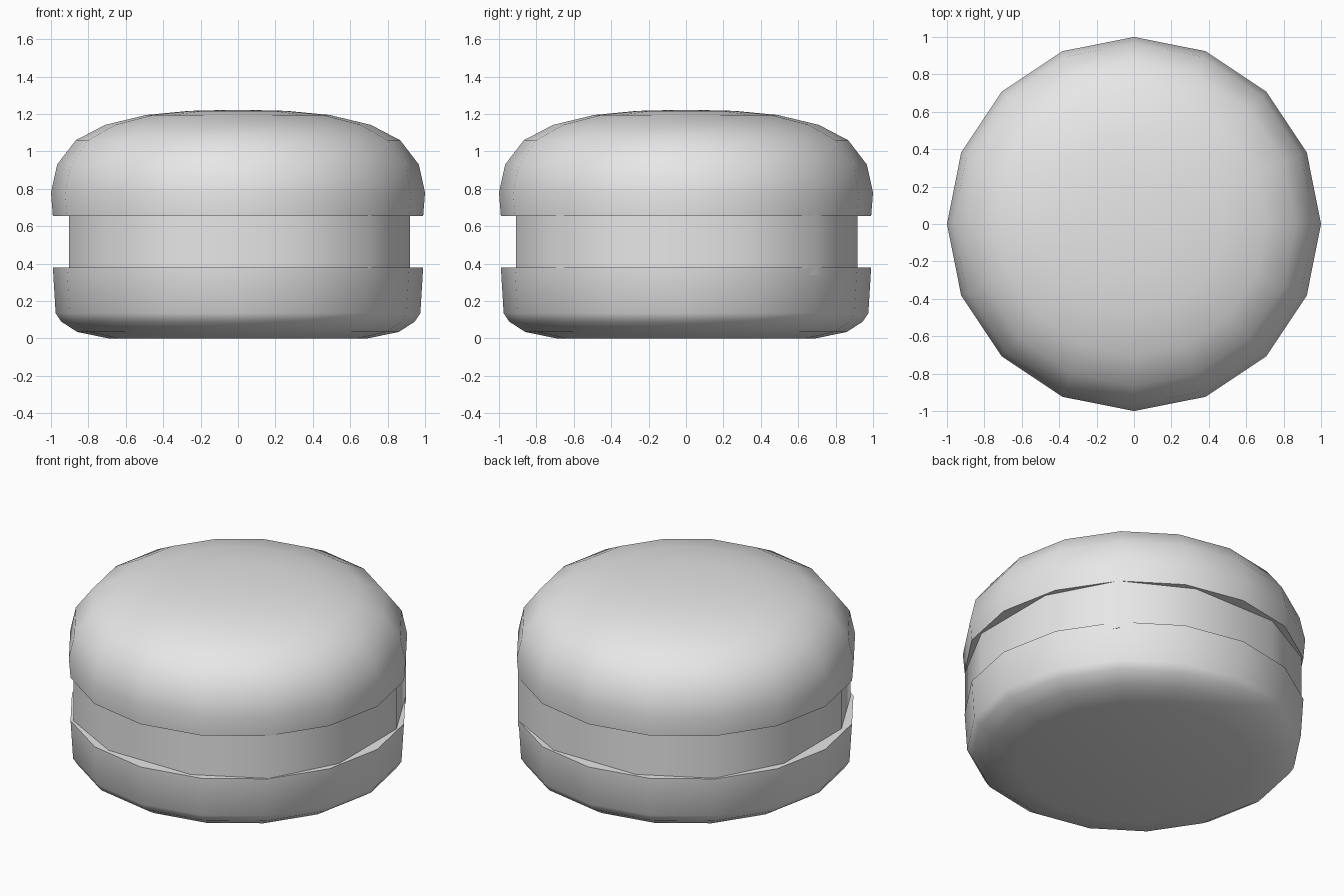
import bpy
import bmesh
import math
import random
from mathutils import Vector
from mathutils.bvhtree import BVHTree

if "Cube" in bpy.data.objects:
    bpy.data.objects.remove(bpy.data.objects["Cube"])

random.seed(4)
SIDES = 16

grey = bpy.data.materials.new("plain_grey")
grey.use_nodes = True
grey.diffuse_color = (0.8, 0.8, 0.8, 1)
grey.node_tree.nodes["Principled BSDF"].inputs["Base Color"].default_value = (0.8, 0.8, 0.8, 1)


def finish(bm, name, angle=35):
    """Turn a bmesh into a smooth shaded object."""
    bmesh.ops.recalc_face_normals(bm, faces=bm.faces)
    mesh = bpy.data.meshes.new(name)
    bm.to_mesh(mesh)
    bm.free()
    mesh.materials.append(grey)
    obj = bpy.data.objects.new(name, mesh)
    bpy.context.collection.objects.link(obj)
    bpy.ops.object.select_all(action="DESELECT")
    obj.select_set(True)
    bpy.context.view_layer.objects.active = obj
    bpy.ops.object.shade_smooth_by_angle(angle=math.radians(angle))
    return obj


def stack(rings):
    """Bridge closed rings from bottom to top and cap both ends."""
    bm = bmesh.new()
    loops = [[bm.verts.new(p) for p in ring] for ring in rings]
    for low, high in zip(loops, loops[1:]):
        for i in range(len(low)):
            j = (i + 1) % len(low)
            bm.faces.new((low[i], low[j], high[j], high[i]))
    bm.faces.new(loops[0])
    bm.faces.new(loops[-1])
    return bm


def lathe(profile):
    """Revolve (radius, height) pairs into a sixteen-sided solid."""
    turns = [math.tau * i / SIDES for i in range(SIDES)]
    return stack([[(r * math.cos(a), r * math.sin(a), z) for a in turns]
                  for r, z in profile])


# Buns
lower_bun = [(0.69, 0), (0.86, 0.035), (0.945, 0.09), (0.975, 0.135), (0.99, 0.38)]
finish(lathe(lower_bun), "lower_bun", 50)

upper_bun = [(0.99, 0.655), (1, 0.78), (0.967, 0.93), (0.867, 1.06),
             (0.71, 1.142), (0.49, 1.195), (0.26, 1.217), (0.05, 1.222)]
bun = lathe(upper_bun)
surface = BVHTree.FromBMesh(bun)
finish(bun, "upper_bun", 50)

# Patty: twelve sides, reaching the bun rims on the diagonals
outline = []
for quarter in range(4):
    turn = quarter * math.pi / 2
    for x, y in ((0.912, -0.29), (0.912, 0.29), (0.695, 0.695)):
        outline.append((x * math.cos(turn) - y * math.sin(turn) + 0.008,
                        x * math.sin(turn) + y * math.cos(turn) + 0.004))
finish(stack([[(x, y, z) for x, y in outline] for z in (0.34, 0.7)]), "patty")

# Seeds: thin teardrop plates lying on the upper bun
spots = [(0, -0.65), (0.33, -0.72), (0.08, -0.26), (0.4, -0.26), (0.6, -0.23),
         (0.56, -0.43), (0.58, -0.57), (-0.72, -0.45), (-0.6, -0.47),
         (-0.68, 0.35), (-0.71, 0.53), (0.62, 0.37), (-0.7, 0.16),
         (-0.46, 0.74), (-0.76, -0.28), (0.15, -0.94)]
shape = [(-0.025, -0.05), (0.025, -0.05), (0.045, 0.035), (-0.045, 0.05)]
seeds = bmesh.new()
for x, y in spots:
    hit, normal, _, _ = surface.ray_cast(Vector((x, y, 2)), Vector((0, 0, -1)))
    if hit is None:
        continue
    if normal.z < 0:
        normal = -normal
    spin = random.uniform(0, math.tau)
    side = normal.orthogonal().normalized()
    across = normal.cross(side)
    u = side * math.cos(spin) + across * math.sin(spin)
    v = normal.cross(u)
    low, high = [[seeds.verts.new(hit + u * a + v * b + normal * h) for a, b in shape]
                 for h in (-0.003, 0.005)]
    seeds.faces.new(high)
    seeds.faces.new(low[::-1])
    for i in range(4):
        j = (i + 1) % 4
        seeds.faces.new((low[i], low[j], high[j], high[i]))
finish(seeds, "seeds")
